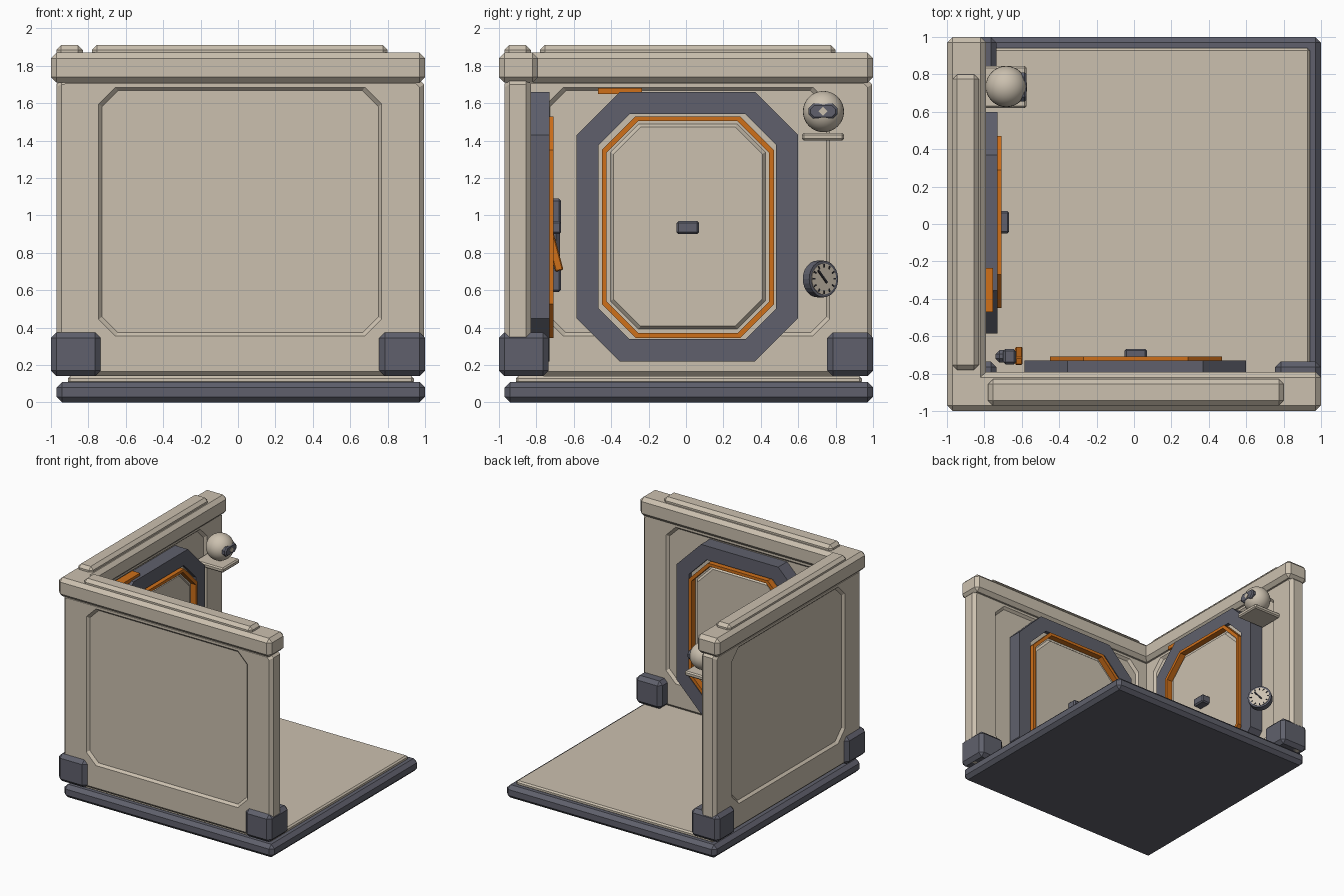
import bpy, bmesh, math
from mathutils import Matrix, Vector

if "Cube" in bpy.data.objects:
    bpy.data.objects.remove(bpy.data.objects["Cube"])


def material(name, rgb):
    m = bpy.data.materials.new(name)
    m.use_nodes = True
    m.diffuse_color = (*rgb, 1)
    bsdf = next(n for n in m.node_tree.nodes if n.type == "BSDF_PRINCIPLED")
    bsdf.inputs["Base Color"].default_value = (*rgb, 1)
    return m


BEIGE = material("warm beige", (0.60, 0.53, 0.43))
SLATE = material("slate grey", (0.115, 0.118, 0.15))
ORANGE = material("burnt orange", (0.62, 0.16, 0.01))
INK = material("dark ink", (0.02, 0.02, 0.025))


def finish(name, bm, mat, smooth=False):
    bmesh.ops.recalc_face_normals(bm, faces=bm.faces[:])
    me = bpy.data.meshes.new(name)
    bm.to_mesh(me)
    bm.free()
    me.materials.append(mat)
    for p in me.polygons:
        p.use_smooth = smooth
    ob = bpy.data.objects.new(name, me)
    bpy.context.collection.objects.link(ob)
    return ob


def box(name, mat, x, y, z, bevel=0.0, matrix=None):
    """Chamfered box from three (low, high) ranges."""
    bm = bmesh.new()
    bmesh.ops.create_cube(bm, size=1)
    for v in bm.verts:
        v.co = Vector([lo + (c + 0.5) * (hi - lo) for c, (lo, hi) in zip(v.co, (x, y, z))])
    if bevel:
        bmesh.ops.bevel(bm, geom=bm.edges[:], offset=bevel, segments=1, affect="EDGES")
    if matrix:
        bm.transform(matrix)
    return finish(name, bm, mat)


def cylinder(name, mat, radius, z, matrix, sides=24):
    bm = bmesh.new()
    bmesh.ops.create_cone(bm, cap_ends=True, segments=sides, radius1=radius, radius2=radius, depth=z[1] - z[0])
    bmesh.ops.translate(bm, verts=bm.verts, vec=(0, 0, (z[0] + z[1]) / 2))
    bm.transform(matrix)
    return finish(name, bm, mat)


def octagon(u, z, c, d):
    """Rectangle with cut corners at depth d."""
    (a, b), (e, f) = u, z
    pts = [(a + c, e), (b - c, e), (b, e + c), (b, f - c), (b - c, f), (a + c, f), (a, f - c), (a, e + c)]
    return [(p, d, q) for p, q in pts]


def inset(rng, t):
    return (rng[0] + t, rng[1] - t)


def loft(name, mat, loops, swap, ring=False):
    """Bridge loops of equal size; a ring closes on itself, otherwise both ends are capped."""
    bm = bmesh.new()
    rows = [[bm.verts.new((p[1], p[0], p[2]) if swap else p) for p in loop] for loop in loops]
    pairs = list(zip(rows, rows[1:])) + ([(rows[-1], rows[0])] if ring else [])
    for a, b in pairs:
        n = len(a)
        for i in range(n):
            j = (i + 1) % n
            bm.faces.new((a[i], a[j], b[j], b[i]))
    if not ring:
        bm.faces.new(rows[0])
        bm.faces.new(rows[-1])
    return finish(name, bm, mat)


def oct_ring(name, mat, u, z, c, t, c_in, d, swap):
    outer, inner = (u, z, c), (inset(u, t), inset(z, t), c_in)
    loops = [octagon(*outer, d[0]), octagon(*outer, d[1]), octagon(*inner, d[1]), octagon(*inner, d[0])]
    return loft(name, mat, loops, swap, ring=True)


def wall_box(name, mat, u, d, z, bevel, swap):
    return box(name, mat, d if swap else u, u if swap else d, z, bevel)


# Floor
box("floor_base", SLATE, (-0.97, 1), (-0.97, 1), (0, 0.11), 0.03)
box("floor_panel", BEIGE, (-0.91, 0.94), (-0.91, 0.94), (0.10, 0.14), 0.012)

# Two matching walls with recessed panels, caps and doors
for side, swap in (("front", False), ("side", True)):
    u, z = (-0.97, 0.995), (0.14, 1.73)
    pu, pz = (-0.745, 0.768), (0.355, 1.685)
    k, b = 0.018, 0.025
    outside = [octagon(inset(pu, k), inset(pz, k), 0.085, -0.95),
               octagon(pu, pz, 0.09, -0.97),
               octagon(inset(u, b), inset(z, b), 0.02, -0.97),
               octagon(u, z, 0.03, -0.97 + b)]
    inside = [[(p, -1.8 - d, q) for p, d, q in loop] for loop in reversed(outside)]
    loft(side + "_wall", BEIGE, outside + inside, swap)
    wall_box(side + "_wall_cap", BEIGE, (-1, 1), (-1, -0.79), (1.71, 1.87), 0.03, swap)
    wall_box(side + "_cap_strip", BEIGE, (-0.78, 0.80), (-0.97, -0.83), (1.84, 1.91), 0.025, swap)
    wall_box(side + "_end_foot", SLATE, (0.755, 1), (-1, -0.735), (0.14, 0.375), 0.03, swap)

    # Door frame, trim ring, raised leaf and handle
    oct_ring(side + "_door_frame", SLATE, (-0.585, 0.60), (0.22, 1.66), 0.23, 0.118, 0.165, (-0.86, -0.73), swap)
    oct_ring(side + "_door_trim", ORANGE, (-0.45, 0.47), (0.345, 1.53), 0.18, 0.025, 0.17, (-0.85, -0.708), swap)
    du, dz = (-0.47, 0.49), (0.33, 1.55)
    leaf = [octagon(du, dz, 0.17, -0.85), octagon(du, dz, 0.17, -0.76),
            octagon(inset(du, 0.066), inset(dz, 0.062), 0.15, -0.76),
            octagon(inset(du, 0.082), inset(dz, 0.078), 0.145, -0.74)]
    loft(side + "_door_leaf", BEIGE, leaf, swap)
    wall_box(side + "_door_handle", SLATE, (-0.05, 0.07), (-0.75, -0.667), (0.90, 0.97), 0.01, swap)

box("corner_foot", SLATE, (-1, -0.735), (-1, -0.735), (0.14, 0.375), 0.03)
box("orange_tag", ORANGE, (-0.83, -0.755), (-0.47, -0.235), (1.65, 1.682))

# Lever switch in the corner
for name, zr in (("lower", (0.59, 0.73)), ("upper", (0.93, 1.09))):
    box(name + "_switch_block", SLATE, (-0.70, -0.63), (-0.75, -0.668), zr, 0.012)
box("switch_column", SLATE, (-0.74, -0.65), (-0.74, -0.675), (0.62, 1.06), 0.02)
tilt = Matrix.Translation((-0.615, -0.705, 0.81)) @ Matrix.Rotation(math.radians(15), 4, "X")
box("switch_lever", ORANGE, (-0.02, 0.02), (-0.022, 0.022), (-0.11, 0.11), 0.006, tilt)

# Ball camera on its shelf
box("camera_shelf", BEIGE, (-0.84, -0.575), (0.62, 0.845), (1.40, 1.44), 0.01)
bm = bmesh.new()
bmesh.ops.create_uvsphere(bm, u_segments=32, v_segments=16, radius=0.11)
bm.transform(Matrix.Translation((-0.683, 0.735, 1.555)))
finish("camera_ball", bm, BEIGE, smooth=True)
lu, lz = (0.655, 0.81), (1.517, 1.598)
loft("camera_lens", SLATE, [octagon(lu, lz, 0.025, -0.64), octagon(lu, lz, 0.025, -0.585),
                            octagon(inset(lu, 0.01), inset(lz, 0.01), 0.02, -0.575)], True)
spark = Matrix.Translation((-0.573, 0.733, 1.557)) @ Matrix.Rotation(math.radians(45), 4, "X")
box("lens_glint", BEIGE, (-0.004, 0.002), (-0.017, 0.017), (-0.017, 0.017), 0, spark)

# Wall gauge, turned toward the open side
turn = Matrix.Rotation(math.radians(38), 4, "Z") @ Matrix.Rotation(math.radians(90), 4, "Y")
gauge = Matrix.Translation((-0.73, 0.72, 0.66)) @ turn
cylinder("gauge_body", SLATE, 0.098, (-0.03, 0.026), gauge)
cylinder("gauge_face", BEIGE, 0.083, (0.02, 0.03), gauge)
cylinder("gauge_mount", SLATE, 0.035, (-0.09, -0.02), gauge, 12)
for i in range(12):
    spin = gauge @ Matrix.Rotation(math.tau * i / 12, 4, "Z")
    box("gauge_tick", INK, (0.062, 0.079), (-0.004, 0.004), (0.028, 0.033), 0, spin)
needle = gauge @ Matrix.Rotation(math.radians(42), 4, "Z")
box("gauge_needle", INK, (-0.062, 0.028), (-0.006, 0.006), (0.028, 0.035), 0, needle)
